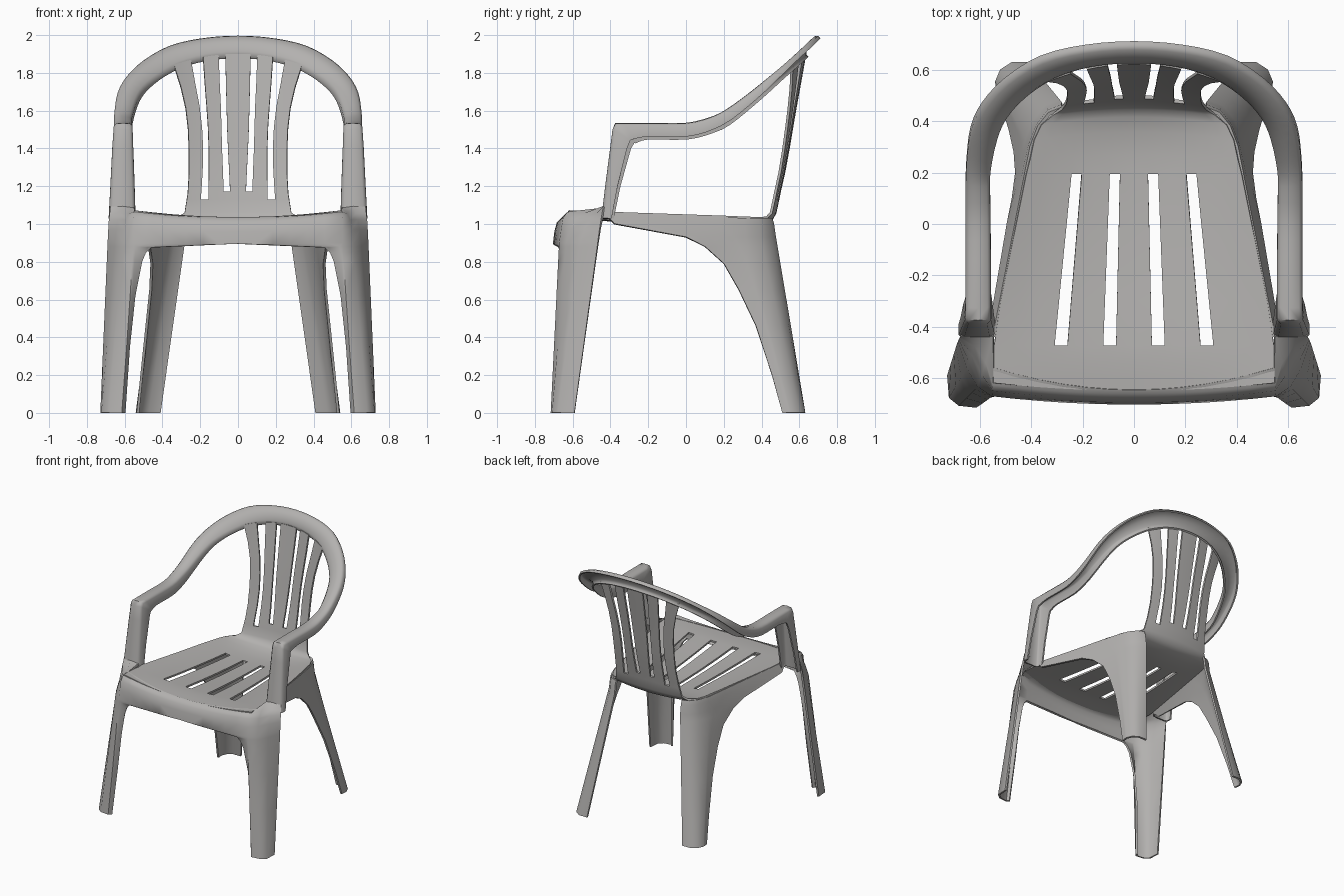
import bpy, bmesh, math
from mathutils import Vector

plastic = bpy.data.materials.new("grey_plastic")
plastic.diffuse_color = (0.45, 0.44, 0.43, 1)


def lerp(a, b, t):
    return a + (b - a) * t


def clamp(v):
    return min(max(v, 0), 1)


def table(pts, v):
    """Piecewise linear lookup; pts are (key, value...) rows in rising key order."""
    v = min(max(v, pts[0][0]), pts[-1][0])
    for a, b in zip(pts, pts[1:]):
        if v <= b[0]:
            t = (v - a[0]) / (b[0] - a[0])
            return [lerp(p, q, t) for p, q in zip(a[1:], b[1:])]


def shell(name, rows, thick=0.014, holes=(), angle=45):
    """Loft the rows into a sheet for the right half, mirror it and thicken it."""
    bm = bmesh.new()
    grid = [[bm.verts.new(p) for p in row] for row in rows]
    for r in range(len(grid) - 1):
        for c in range(len(grid[0]) - 1):
            if (r, c) not in holes:
                bm.faces.new((grid[r][c], grid[r][c + 1], grid[r + 1][c + 1], grid[r + 1][c]))
    bmesh.ops.recalc_face_normals(bm, faces=bm.faces[:])
    me = bpy.data.meshes.new(name)
    bm.to_mesh(me)
    bm.free()
    me.materials.append(plastic)
    ob = bpy.data.objects.new(name, me)
    bpy.context.collection.objects.link(ob)
    ob.modifiers.new("mirror", 'MIRROR').merge_threshold = 0.002
    solid = ob.modifiers.new("wall", 'SOLIDIFY')
    solid.thickness, solid.offset = thick, 0
    bpy.ops.object.select_all(action='DESELECT')
    ob.select_set(True)
    bpy.context.view_layer.objects.active = ob
    bpy.ops.object.convert(target='MESH')
    bpy.ops.object.shade_smooth_by_angle(angle=math.radians(angle))
    return ob


def spread(row, n, ease=1):
    """Fill the last gap of a row with n steps; ease bends y and z toward the end point."""
    k, e = Vector(row[-2]), Vector(row[-1])
    out = [Vector(p) for p in row[:-1]]
    for i in range(1, n + 1):
        s = 1 - i / n
        out.append(Vector((lerp(e.x, k.x, s), lerp(e.y, k.y, s ** ease), lerp(e.z, k.z, s ** ease))))
    return out


# Seat: dished panel with four tapering slots
EDGE = [(-0.65, 0.55), (-0.42, 0.545), (0.30, 0.40), (0.36, 0.39), (0.42, 0.362)]
DISH = [(-0.65, 1.026), (-0.54, 1.03), (-0.475, 1.027), (-0.3, 1.01), (-0.1, 0.995),
        (0.15, 0.982), (0.3, 0.983), (0.36, 0.99), (0.42, 1.006)]
rows = []
for y in [-0.65, -0.60, -0.54, -0.475, -0.3, -0.13, 0.03, 0.195, 0.27, 0.36, 0.42]:
    w = table(EDGE, y)[0]
    t = (y + 0.475) / 0.665
    o2 = 0.31 - 0.065 * t
    xs = [0, 0.07 - 0.015 * t, 0.12 - 0.025 * t, 0.19 - 0.04 * t, 0.26 - 0.055 * t, o2,
          lerp(o2, w, 0.33), lerp(o2, w, 0.67), w]
    s = clamp((y - 0.19) / 0.2)
    rim = 1.065 - 0.035 * (y + 0.62) / 1.04
    front = 0.03 * clamp((-0.54 - y) / 0.11)
    rows.append([(x, y - 0.25 * s * x * x + front * (x / w) ** 2,
                  lerp(table(DISH, y)[0], rim, (x / w) ** 2)) for x in xs])
holes = {(r, c) for r in range(3, 7) for c in (1, 4)}
first = len(rows)

# Backrest rising from the seat, split into five slats; z, depth, slot edges, half width
BACK = [
    (1.022, 0.452, 0.04, 0.075, 0.16, 0.20, 0.318),
    (1.06, 0.472, 0.04, 0.075, 0.16, 0.20, 0.283),
    (1.13, 0.487, 0.04, 0.075, 0.157, 0.197, 0.272),
    (1.17, 0.495, 0.042, 0.076, 0.156, 0.195, 0.266),
    (1.28, 0.52, 0.047, 0.08, 0.155, 0.188, 0.26),
    (1.40, 0.542, 0.053, 0.085, 0.155, 0.185, 0.26),
    (1.52, 0.562, 0.058, 0.088, 0.159, 0.191, 0.264),
    (1.64, 0.583, 0.061, 0.092, 0.167, 0.205, 0.277),
    (1.76, 0.605, 0.064, 0.098, 0.176, 0.227, 0.302),
    (1.90, 0.630, 0.067, 0.103, 0.185, 0.25, 0.34),
]
for z, yc, a, b, c, d, w in BACK:
    t = clamp((z - 1.0) / 0.9)
    xs = [0, a, b, (b + c) / 2, c, d, lerp(d, w, 0.33), lerp(d, w, 0.67), w]
    base = 0.012 if z < 1.03 else 0
    rows.append([(x, yc - lerp(0.25, 0.6, t) * x * x,
                  z - 0.5 * t * x * x + base * (x / w) ** 2) for x in xs])
last = len(rows) - 1
holes |= {(r, 1) for r in range(first + 3, last)} | {(r, 4) for r in range(first + 2, last)}
shell("seat_and_backrest", rows, holes=holes)

# Rear legs flowing into the side skirts of the seat; lower edge is z, x, y
SWEEP = [(0.93, 0.49, 0.0), (0.88, 0.47, 0.1), (0.79, 0.457, 0.2), (0.65, 0.463, 0.28),
         (0.46, 0.483, 0.37), (0.2, 0.51, 0.455), (0.0, 0.53, 0.51)]
LEG_TOP = [(0.28, 0.47), (0.335, 0.447), (0.38, 0.39), (0.41, 0.315)]
LEG_FOOT = [(0.41, 0.625), (0.475, 0.625), (0.517, 0.598), (0.535, 0.555)]
rows = [
    [(0.28, 0.45, 1.03), (0.33, 0.43, 1.03), (0.37, 0.38, 1.03), (0.40, 0.30, 1.03), (0.545, -0.44, 1.065)],
    [(0.28, 0.46, 1.0), (0.333, 0.44, 1.0), (0.375, 0.385, 1.0), (0.405, 0.31, 1.0), (0.555, -0.38, 1.0)],
]
for z, x, y in SWEEP:
    t = 1 - z / 0.93
    rows.append([(lerp(p[0], q[0], t), lerp(p[1], q[1], t), z)
                 for p, q in zip(LEG_TOP, LEG_FOOT)] + [(x, y, z)])
shell("rear_legs_and_side_skirts", [spread(r, 5) for r in rows])

# Front legs flowing into the front lip of the seat; inner returned edge is z, x, y
ARCH = [(0.88, 0.46, -0.668), (0.85, 0.488, -0.662), (0.8, 0.510, -0.655), (0.62, 0.548, -0.648),
        (0.35, 0.578, -0.655), (0.0, 0.602, -0.69)]
rows = [
    [(0.674, -0.432, 1.09), (0.61, -0.434, 1.09), (0.549, -0.436, 1.08), (0.545, -0.56, 1.066), (0, -0.645, 1.03)],
    [(0.677, -0.440, 1.05), (0.62, -0.472, 1.05), (0.575, -0.54, 1.05), (0.548, -0.625, 1.058), (0, -0.658, 1.024)],
    [(0.679, -0.446, 1.02), (0.63, -0.505, 1.02), (0.588, -0.585, 1.02), (0.549, -0.645, 1.03), (0, -0.678, 1.004)],
    [(0.681, -0.455, 0.97), (0.638, -0.535, 0.97), (0.597, -0.608, 0.97), (0.55, -0.655, 0.97), (0, -0.690, 0.96)],
    [(0.684, -0.465, 0.9), (0.646, -0.56, 0.9), (0.605, -0.63, 0.9), (0.552, -0.665, 0.9), (0, -0.698, 0.895)],
]
TOP, FOOT = rows[-1][:4], [(0.722, -0.59), (0.716, -0.675), (0.68, -0.703), (0.618, -0.71)]
for z, x, y in ARCH:
    t = 1 - z / 0.9
    rows.append([(lerp(p[0], q[0], t), lerp(p[1], q[1], t), z)
                 for p, q in zip(TOP, FOOT)] + [(x, y, z)])
shell("front_legs_and_lip", [spread(r, 6, 2 if i < 6 else 1) for i, r in enumerate(rows)])

# Arm posts, armrests and top rail: one rounded channel section swept along the path
RISE = [(-0.38, 1.527), (0.0, 1.527), (0.1, 1.547), (0.2, 1.59), (0.35, 1.70),
        (0.5, 1.825), (0.6, 1.913), (0.69, 2.0)]


def channel(outer, inner, wall, crown=0.0, outer_wall=0.8):
    o, i, w = Vector(outer), Vector(inner), Vector(wall)
    n = w.normalized()
    mid = (o + i) / 2 - n * crown
    return [o + w * outer_wall, o + n * 0.012, o.lerp(i, 0.12), mid, i.lerp(o, 0.12), i + n * 0.012, i + w]


post = [
    channel((0.679, -0.442, 1.03), (0.548, -0.442, 1.03), (0, 0.06, 0)),
    channel((0.670, -0.422, 1.2), (0.553, -0.422, 1.2), (0, 0.075, 0)),
    channel((0.660, -0.396, 1.4), (0.560, -0.396, 1.4), (0, 0.105, 0)),
    channel((0.654, -0.383, 1.5), (0.563, -0.383, 1.5), (0, 0.11, -0.07)),
]
PLAN = [  # outer x, y and inner x, y
    (0.652, -0.37, 0.564, -0.37), (0.651, -0.2, 0.564, -0.2), (0.651, 0.0, 0.565, 0.0),
    (0.651, 0.12, 0.567, 0.12), (0.648, 0.22, 0.565, 0.20), (0.632, 0.35, 0.54, 0.32),
    (0.587, 0.45, 0.50, 0.41), (0.498, 0.55, 0.42, 0.495), (0.36, 0.635, 0.31, 0.565),
    (0.19, 0.676, 0.17, 0.61), (0.0, 0.69, 0.0, 0.625)]
arm = []
for n, (ox, oy, ix, iy) in enumerate(PLAN):
    slope = (table(RISE, oy + 0.04)[0] - table(RISE, oy - 0.04)[0]) / 0.08 if oy < 0.6 else 0.9
    t = clamp((oy - 0.05) / 0.5)
    wall = Vector((0, slope, -1)).normalized() * lerp(0.08, 0.028, t)
    if n == 0:
        wall = Vector((0, 0.105, -0.10))
    arm.append(channel((ox, oy, table(RISE, oy)[0]), (ix, iy, table(RISE, iy)[0] - 0.035 * t),
                       wall, lerp(0.003, 0.01, t), lerp(0.8, 1.0, t)))

# Round the arm path with a spline through its sections; mirror the last step at the centre
ends = [arm[0]] + arm + [[Vector((-p.x, p.y, p.z)) for p in arm[-2]]]
smooth = []
for k in range(1, len(ends) - 2):
    for j in range(3):
        t = j / 3
        smooth.append([0.5 * (2 * b + (c - a) * t + (2 * a - 5 * b + 4 * c - d) * t ** 2
                              + (3 * b - a - 3 * c + d) * t ** 3)
                       for a, b, c, d in zip(*ends[k - 1:k + 3])])
smooth.append(arm[-1])
shell("arm_posts_and_top_rail", post + smooth, 0.012, angle=60)
